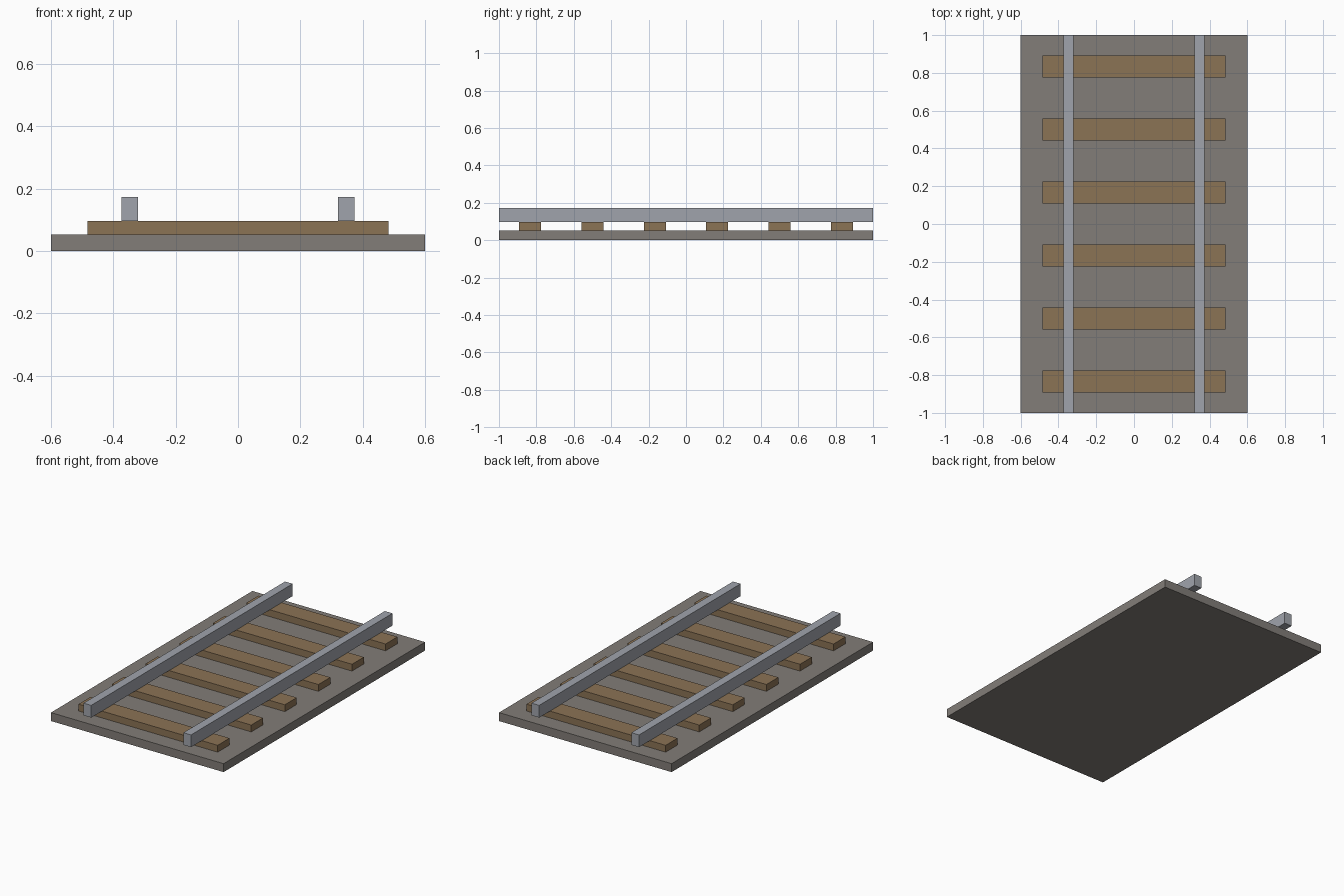
import bpy

cube = bpy.data.objects.get("Cube")
if cube:
    bpy.data.objects.remove(cube, do_unlink=True)


def material(name, rgb):
    # Convert 8-bit sRGB to linear
    lin = [((c / 255 + 0.055) / 1.055) ** 2.4 for c in rgb] + [1]
    mat = bpy.data.materials.new(name)
    mat.use_nodes = True
    mat.diffuse_color = lin
    bsdf = next(n for n in mat.node_tree.nodes if n.type == "BSDF_PRINCIPLED")
    bsdf.inputs["Base Color"].default_value = lin
    return mat


def box(name, x, y, z0, z1, width, length, mat):
    bpy.ops.mesh.primitive_cube_add(size=1, location=(x, y, (z0 + z1) / 2))
    obj = bpy.context.object
    obj.name = name
    obj.scale = (width, length, z1 - z0)
    bpy.ops.object.transform_apply(location=False, rotation=False, scale=True)
    obj.data.materials.append(mat)


gravel = material("gravel_grey", (130, 125, 120))
wood = material("sleeper_brown", (139, 115, 85))
steel = material("rail_steel", (160, 164, 172))

BED_TOP, SLEEPER_TOP, RAIL_TOP = 0.053, 0.096, 0.173

# Gravel bed
box("track_bed", 0, 0, 0, BED_TOP, 1.2, 2, gravel)

# Evenly spaced sleepers
for i in range(6):
    box(f"sleeper_{i + 1}", 0, (i - 2.5) / 3, BED_TOP, SLEEPER_TOP, 0.967, 0.118, wood)

# Pair of rails
for side, sign in (("left", 1), ("right", -1)):
    box(f"rail_{side}", sign * 0.347, 0, SLEEPER_TOP, RAIL_TOP, 0.053, 2, steel)
